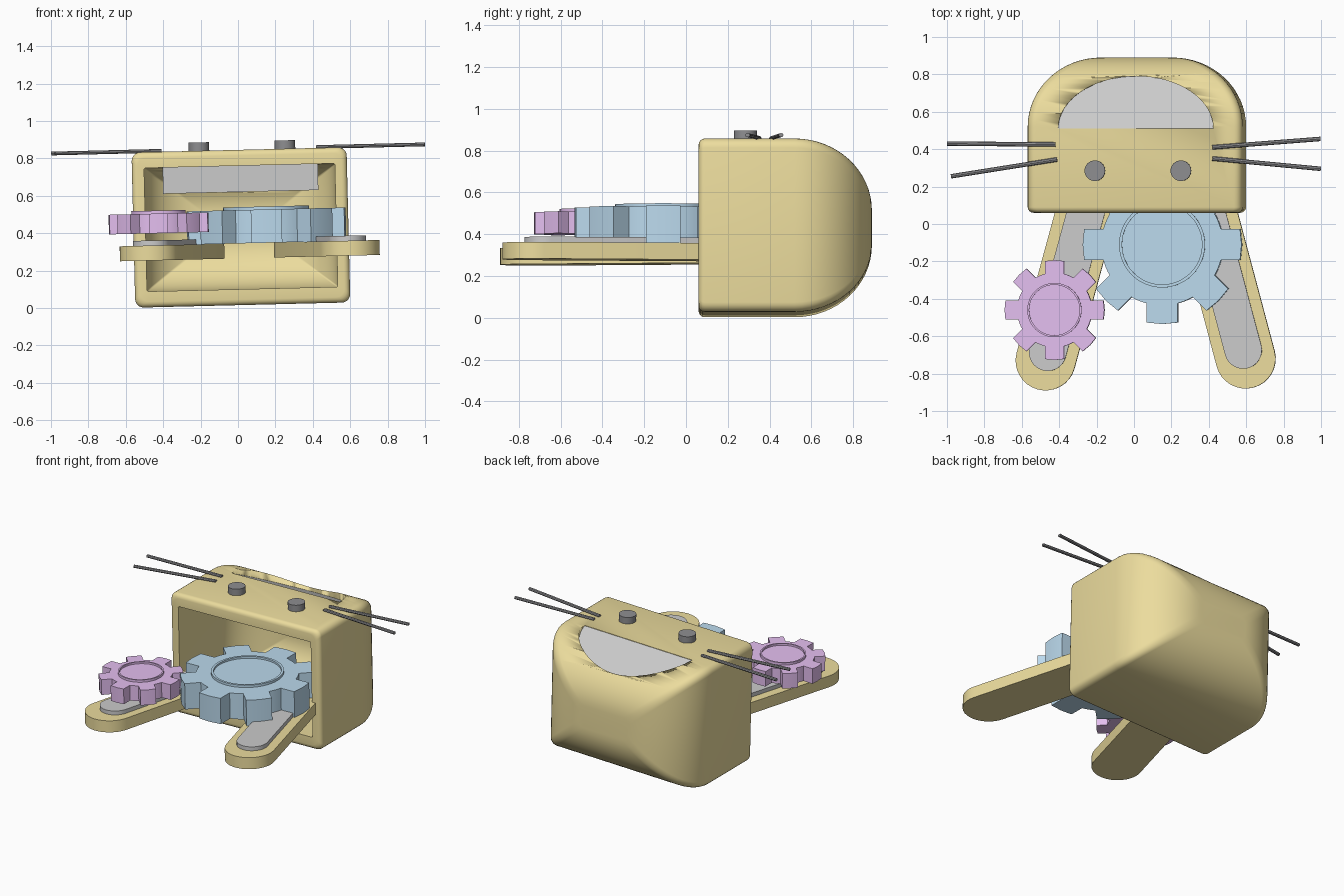
import bpy, bmesh, math
from mathutils import Matrix, Vector

if "Cube" in bpy.data.objects:
    bpy.data.objects.remove(bpy.data.objects["Cube"])

TILT = Matrix.Rotation(math.radians(-1.4), 4, 'Y')
cos, sin, pi = math.cos, math.sin, math.pi


def material(name, rgb):
    m = bpy.data.materials.new(name)
    m.diffuse_color = (*rgb, 1)
    m.use_nodes = True
    m.node_tree.nodes["Principled BSDF"].inputs["Base Color"].default_value = m.diffuse_color
    return m


YELLOW = material("yellow", (0.84, 0.72, 0.34))
BLUE = material("blue", (0.50, 0.70, 0.85))
PINK = material("pink", (0.78, 0.52, 0.87))
DARK = material("dark", (0.27, 0.27, 0.28))


def finish(name, bm, mat=None, smooth=30):
    bmesh.ops.recalc_face_normals(bm, faces=bm.faces)
    me = bpy.data.meshes.new(name)
    bm.to_mesh(me)
    bm.free()
    ob = bpy.data.objects.new(name, me)
    bpy.context.collection.objects.link(ob)
    if mat:
        me.materials.append(mat)
    bpy.ops.object.select_all(action='DESELECT')
    ob.select_set(True)
    bpy.context.view_layer.objects.active = ob
    bpy.ops.object.shade_smooth_by_angle(angle=math.radians(smooth))
    return ob


def loft(rings):
    """Closed solid through point rings of equal length, capped at both ends."""
    bm = bmesh.new()
    vs = [[bm.verts.new(p) for p in r] for r in rings]
    n = len(vs[0])
    for a, b in zip(vs, vs[1:]):
        for i in range(n):
            j = (i + 1) % n
            bm.faces.new((a[i], a[j], b[j], b[i]))
    bm.faces.new(vs[0])
    bm.faces.new(vs[-1])
    return bm


def prism(name, pts, z0, z1, mat=None):
    return finish(name, loft([[(x, y, z) for x, y in pts] for z in (z0, z1)]), mat)


def circle(cx, cy, r, n=48):
    return [(cx + r * cos(2 * pi * i / n), cy + r * sin(2 * pi * i / n)) for i in range(n)]


# Hollow head: rounded rectangles lofted over the back, then back into the cavity
def rect_ring(a, b, y, r):
    pts = []
    for k, (sx, sz) in enumerate(((1, 1), (-1, 1), (-1, -1), (1, -1))):
        for i in range(6):
            t = pi / 2 * (k + i / 5)
            pts.append((0.026 + sx * (a - r) + r * cos(t), y, 0.43 + sz * (b - r) + r * sin(t)))
    return pts


rings = []
STEPS = 16
for i in range(STEPS + 1):                      # outer vault, back to front
    t = pi / 2 * (1 - i / STEPS)
    rings.append(rect_ring(0.19 + 0.385 * cos(t), 0.08 + 0.335 * cos(t), 0.52 + 0.37 * sin(t), 0.045))
for i in range(5):                              # rounded front lip
    t = pi / 2 * i / 4
    d = 0.03 * (1 - cos(t))
    rings.append(rect_ring(0.575 - d, 0.415 - d, 0.09 - 0.03 * sin(t), 0.045))
rings.append(rect_ring(0.51, 0.33, 0.06, 0.008))
for i in range(STEPS + 1):                      # inner vault, front to back
    t = pi / 2 * i / STEPS
    rings.append(rect_ring(0.19 + 0.32 * cos(t), 0.08 + 0.25 * cos(t), 0.52 + 0.285 * sin(t), 0.008))
head = finish("head_shell", loft(rings), YELLOW, 35)

# Half-round window in the top, filled by a sloping grey panel
half = [(0.03 + 0.415 * cos(pi * i / 32), 0.51 + 0.28 * sin(pi * i / 32)) for i in range(33)]
cutter = prism("window_cutter", half, 0.618, 1.1)
cutter.hide_render = True
mod = head.modifiers.new("window", 'BOOLEAN')
mod.object = cutter
mod.operation = 'DIFFERENCE'
mod.solver = 'EXACT'
bpy.context.view_layer.objects.active = head
bpy.ops.object.modifier_move_to_index(modifier=mod.name, index=0)
bpy.ops.object.modifier_apply(modifier=mod.name)
bpy.data.objects.remove(cutter)
finish("window_panel", loft([[(x, y, 0.62) for x, y in half],
                             [(x, y, 0.842 - 0.47 * (y - 0.51)) for x, y in half]]))


# Legs with raised grey pads
def capsule(p, q, r, n=16):
    p, q = Vector(p), Vector(q)
    a = math.atan2(q.y - p.y, q.x - p.x)
    pts = []
    for c, start in ((q, a - pi / 2), (p, a + pi / 2)):
        pts += [(c.x + r * cos(start + pi * i / n), c.y + r * sin(start + pi * i / n)) for i in range(n + 1)]
    return pts


for side, foot, hip in (("left", (-0.465, -0.73), (-0.225, 0.15)), ("right", (0.605, -0.72), (0.36, 0.20))):
    prism(side + "_leg", capsule(foot, hip, 0.16), 0.265, 0.345, YELLOW)
    f = Vector(foot).lerp(Vector(hip), 0.05)
    prism(side + "_leg_pad", capsule(f, hip, 0.1), 0.34, 0.372)


# Gears: straight teeth around an arc, with a raised rim on top
def gear(name, cx, cy, root, outer, width, hub, z0, z1, mat, teeth=8):
    h = math.asin(width / 2 / root)
    ho = math.asin(width / 2 / outer)
    pts = []
    for k in range(teeth):
        a = 2 * pi * k / teeth
        polar = [(root, a - h), (outer, a - ho), (outer, a), (outer, a + ho)]
        gap = 2 * pi / teeth - 2 * h
        polar += [(root, a + h + gap * i / 5) for i in range(5)]
        pts += [(cx + r * cos(t), cy + r * sin(t)) for r, t in polar]
    prism(name, pts, z0, z1, mat)
    rim = [(hub, z1 - 0.02), (hub, z1 + 0.016), (hub * 0.93, z1 + 0.016), (hub * 0.93, z1 + 0.003)]
    finish(name + "_rim", loft([[(x, y, z) for x, y in circle(cx, cy, r)] for r, z in rim]), mat)


gear("large_gear", 0.163, -0.11, 0.325, 0.425, 0.165, 0.23, 0.345, 0.523, BLUE)
gear("small_gear", -0.413, -0.46, 0.2, 0.267, 0.1, 0.145, 0.41, 0.515, PINK)

# Eyes
for side, x in (("left", -0.188), ("right", 0.272)):
    prism(side + "_eye", circle(x, 0.285, 0.055, 32), 0.835, 0.89, DARK)

# Whiskers
for i, (p, q) in enumerate((((-0.40, 0.425), (-0.978, 0.43)), ((-0.39, 0.345), (-0.958, 0.255)),
                            ((0.44, 0.41), (1.018, 0.455)), ((0.44, 0.35), (1.02, 0.295)))):
    d = (Vector(q) - Vector(p)).normalized()
    n = Vector((-d.y, d.x))
    ends = [[(c[0] + n.x * 0.012 * cos(t), c[1] + n.y * 0.012 * cos(t), 0.85 + 0.01 * sin(t))
             for t in (2 * pi * k / 8 for k in range(8))] for c in (p, q)]
    finish("whisker_%d" % (i + 1), loft(ends), DARK)

# The whole model leans slightly
for ob in bpy.data.objects:
    ob.data.transform(TILT)
